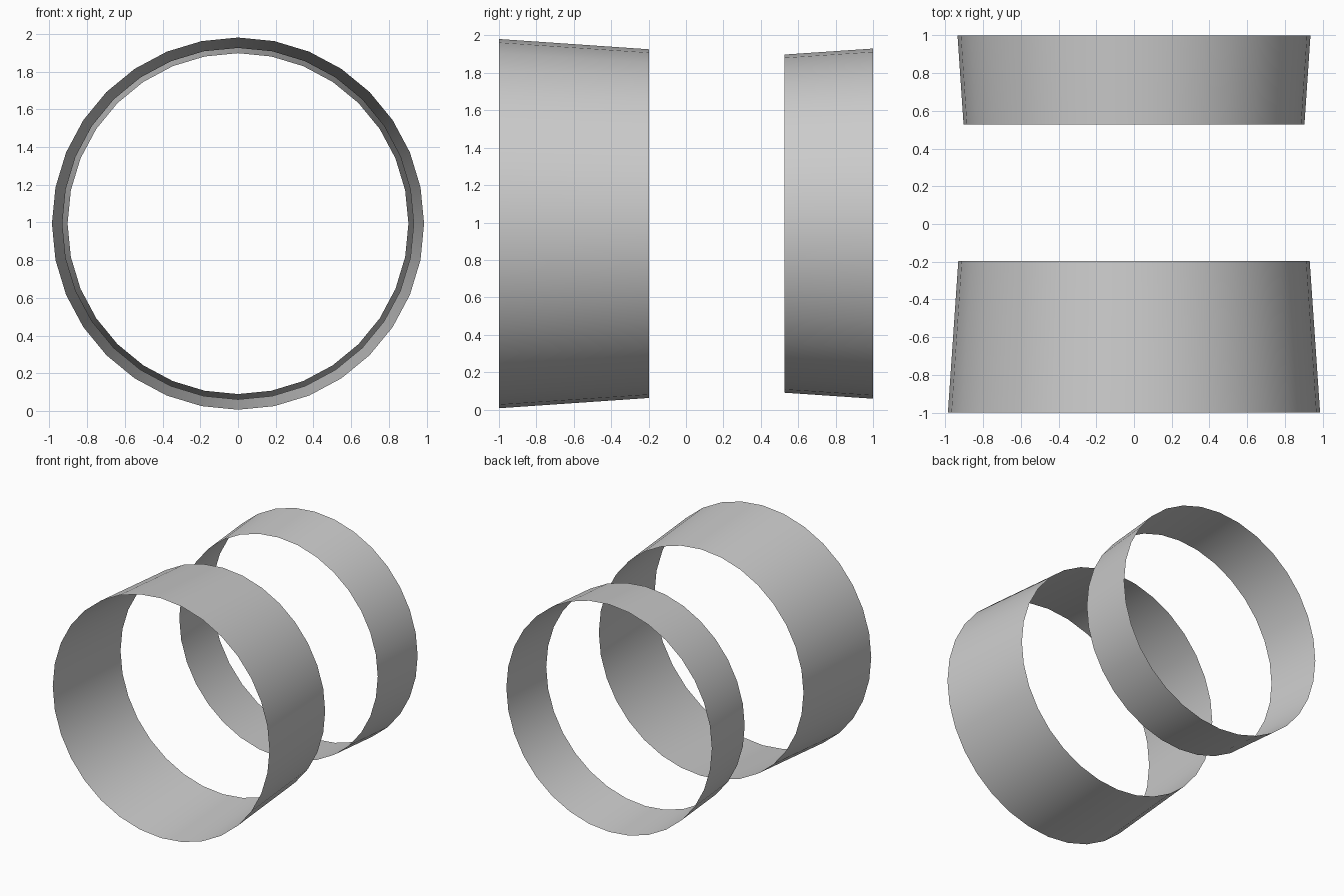
import bpy, bmesh, math

if "Cube" in bpy.data.objects:
    bpy.data.objects.remove(bpy.data.objects["Cube"])

SIDES = 32
CENTRE_Z = 0.994


def band(name, y0, r0, y1, r1):
    """Open, single-surface tapered band running along y."""
    bm = bmesh.new()
    rings = []
    for y, r in ((y0, r0), (y1, r1)):
        ring = []
        for i in range(SIDES):
            a = 2 * math.pi * i / SIDES
            ring.append(bm.verts.new((r * math.cos(a), y, CENTRE_Z + r * math.sin(a))))
        rings.append(ring)
    front, back = rings
    for i in range(SIDES):
        j = (i + 1) % SIDES
        # winding keeps the normals pointing outward
        face = bm.faces.new((front[i], back[i], back[j], front[j]))
        face.smooth = True
    mesh = bpy.data.meshes.new(name)
    bm.to_mesh(mesh)
    bm.free()
    obj = bpy.data.objects.new(name, mesh)
    bpy.context.collection.objects.link(obj)
    return obj


# wide band narrowing toward the back
band("front_band", -1.0, 0.987, -0.197, 0.932)
# narrow band flaring toward the back
band("back_band", 0.527, 0.904, 1.0, 0.936)
